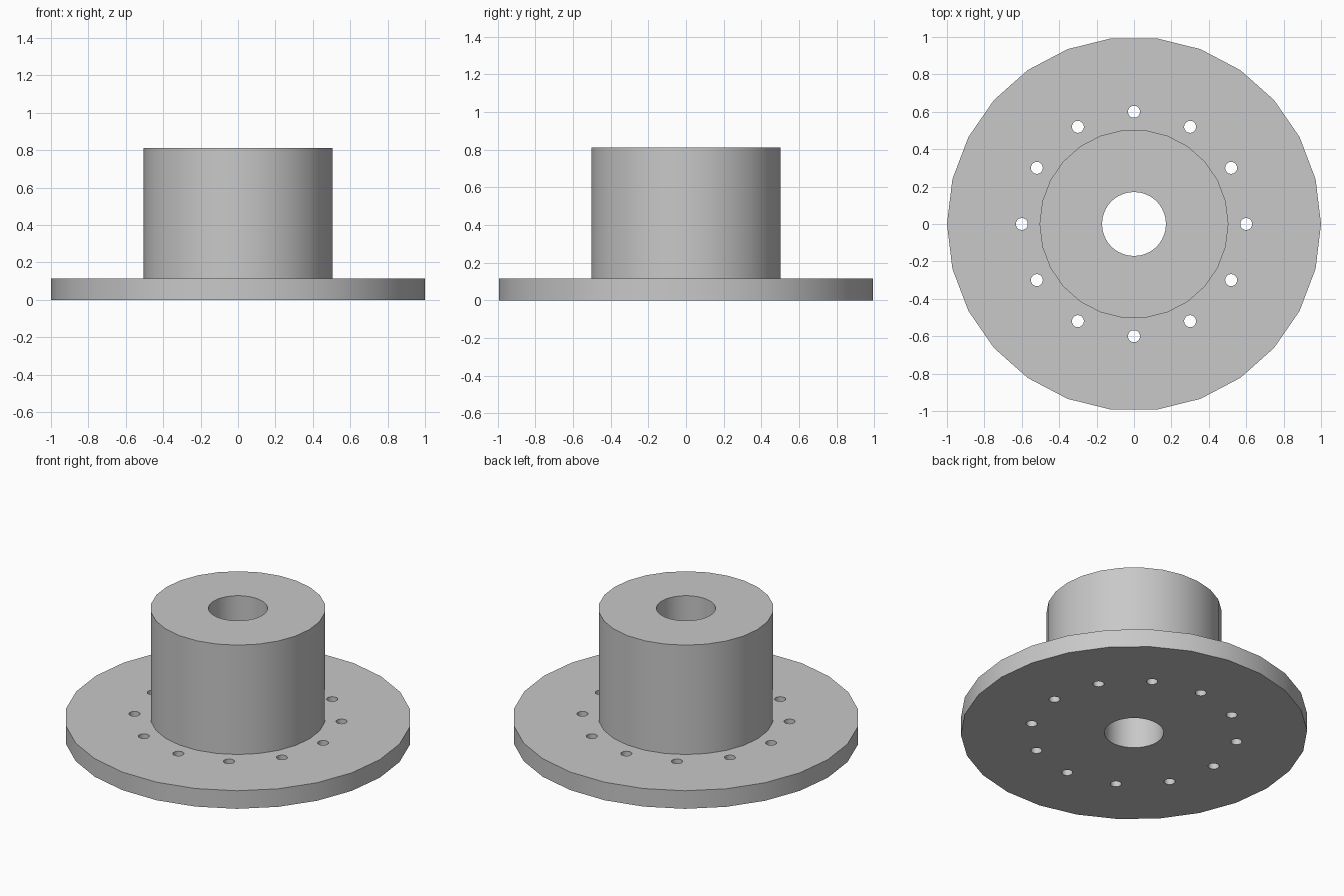
import bpy
import bmesh
from math import cos, sin, tau, radians

SIDES = 26
FLANGE_R, FLANGE_H = 1.0, 0.115
HUB_R, TOP = 0.505, 0.812
BORE_R = 0.171
BOLT_R, BOLT_CIRCLE, BOLTS = 0.032, 0.6, 12

cube = bpy.data.objects.get("Cube")
if cube:
    bpy.data.objects.remove(cube, do_unlink=True)

steel = bpy.data.materials.new("light_grey")
steel.use_nodes = True
grey = (0.58, 0.58, 0.58, 1.0)
steel.diffuse_color = grey
steel.node_tree.nodes["Principled BSDF"].inputs["Base Color"].default_value = grey


def make_object(name, bm):
    bmesh.ops.recalc_face_normals(bm, faces=bm.faces)
    mesh = bpy.data.meshes.new(name)
    bm.to_mesh(mesh)
    bm.free()
    mesh.materials.append(steel)
    obj = bpy.data.objects.new(name, mesh)
    bpy.context.collection.objects.link(obj)
    return obj


def add_pin(bm, x, y, radius, sides):
    """Vertical cutter that passes right through the part."""
    rings = [[bm.verts.new((x + radius * cos(tau * i / sides),
                            y + radius * sin(tau * i / sides), z))
              for i in range(sides)] for z in (-0.2, TOP + 0.2)]
    bm.faces.new(rings[0])
    bm.faces.new(rings[1])
    for i in range(sides):
        j = (i + 1) % sides
        bm.faces.new((rings[0][i], rings[0][j], rings[1][j], rings[1][i]))


# Flange and hub turned as one stepped solid
bm = bmesh.new()
profile = [(FLANGE_R, 0), (FLANGE_R, FLANGE_H), (HUB_R, FLANGE_H), (HUB_R, TOP)]
rings = [[bm.verts.new((r * cos(tau * i / SIDES), r * sin(tau * i / SIDES), z))
          for i in range(SIDES)] for r, z in profile]
bm.faces.new(rings[0])
bm.faces.new(rings[-1])
for low, high in zip(rings, rings[1:]):
    for i in range(SIDES):
        j = (i + 1) % SIDES
        bm.faces.new((low[i], low[j], high[j], high[i]))
flanged_hub = make_object("flanged_hub", bm)

# Cutter for the central bore and the ring of bolt holes
bm = bmesh.new()
add_pin(bm, 0, 0, BORE_R, 36)
for k in range(BOLTS):
    a = tau * k / BOLTS
    add_pin(bm, BOLT_CIRCLE * cos(a), BOLT_CIRCLE * sin(a), BOLT_R, SIDES)
cutter = make_object("hole_cutter", bm)
cutter.hide_render = True

# Cut the holes, then drop the cutter
cut = flanged_hub.modifiers.new("holes", 'BOOLEAN')
cut.operation = 'DIFFERENCE'
cut.solver = 'EXACT'
cut.object = cutter
bpy.ops.object.select_all(action='DESELECT')
flanged_hub.select_set(True)
bpy.context.view_layer.objects.active = flanged_hub
bpy.ops.object.modifier_apply(modifier=cut.name)
bpy.data.objects.remove(cutter, do_unlink=True)

# Smooth round walls with crisp rims
bpy.ops.object.shade_smooth_by_angle(angle=radians(30))
